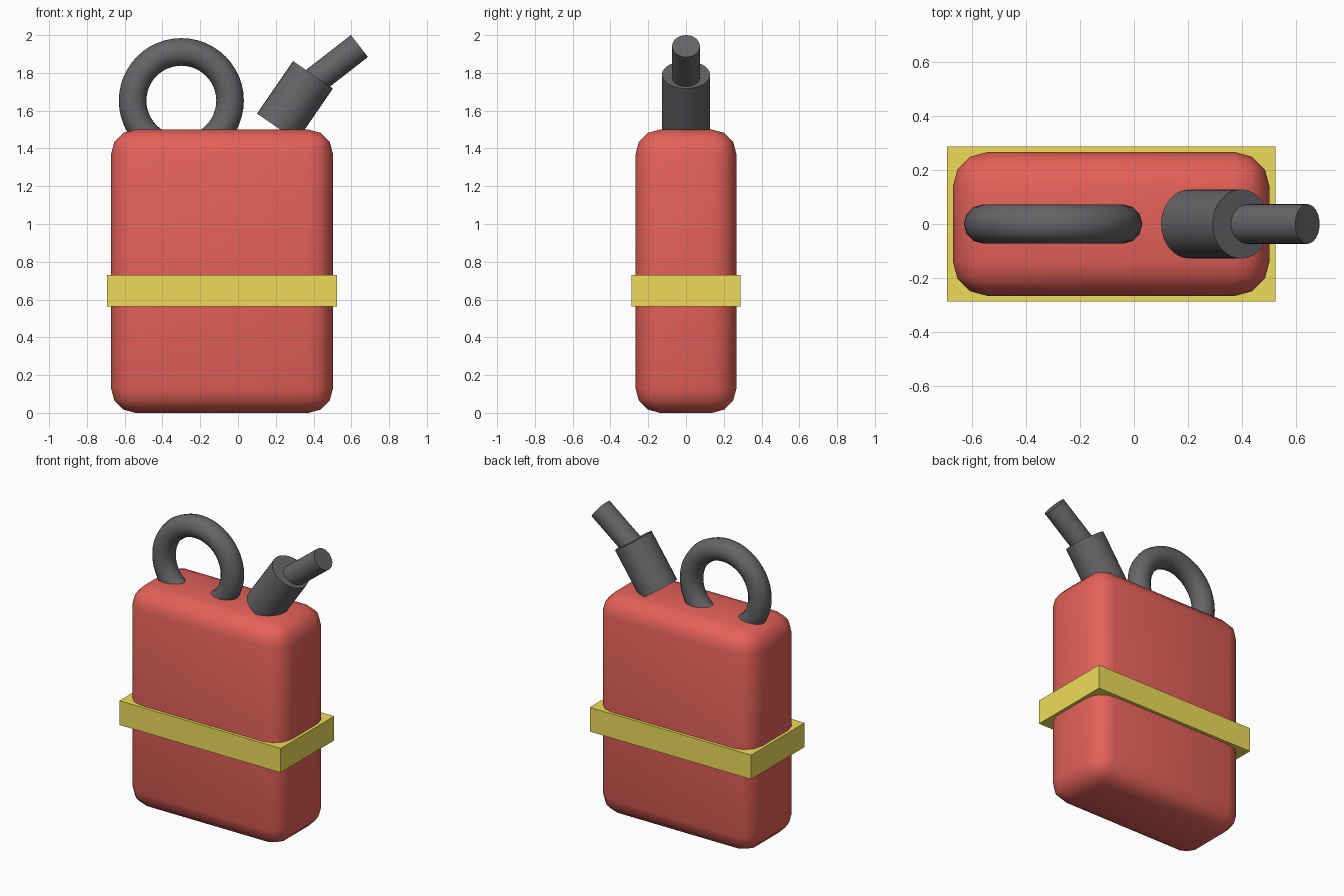
import bpy
from math import radians
from mathutils import Vector

if "Cube" in bpy.data.objects:
    bpy.data.objects.remove(bpy.data.objects["Cube"])


def material(name, color):
    m = bpy.data.materials.new(name)
    m.diffuse_color = color
    m.use_nodes = True
    m.node_tree.nodes["Principled BSDF"].inputs["Base Color"].default_value = m.diffuse_color
    return m


def finish(name, mat, smooth=True):
    ob = bpy.context.object
    ob.name = name
    ob.data.materials.append(mat)
    if smooth:
        bpy.ops.object.shade_smooth_by_angle(angle=radians(40))
    return ob


def box(lo, hi):
    lo, hi = Vector(lo), Vector(hi)
    bpy.ops.mesh.primitive_cube_add(size=1, location=(lo + hi) / 2)
    bpy.context.object.scale = hi - lo
    bpy.ops.object.transform_apply(location=False, rotation=False, scale=True)


def rod(name, start, end, radius, mat):
    a, b = Vector(start), Vector(end)
    rot = (b - a).to_track_quat('Z', 'Y').to_euler()
    bpy.ops.mesh.primitive_cylinder_add(vertices=32, radius=radius, depth=(b - a).length,
                                        location=(a + b) / 2, rotation=rot)
    return finish(name, mat)


red = material("red_paint", (0.78, 0.12, 0.10, 1))
yellow = material("yellow_band", (0.85, 0.72, 0.10, 1))
dark = material("dark_grey", (0.13, 0.13, 0.14, 1))

# Rounded can body
box((-0.672, -0.267, 0), (0.503, 0.267, 1.5))
bevel = bpy.context.object.modifiers.new("rounding", 'BEVEL')
bevel.width = 0.13
bevel.segments = 3
bpy.ops.object.modifier_apply(modifier=bevel.name)
finish("can_body", red)

# Square band around the body
box((-0.693, -0.288, 0.564), (0.524, 0.288, 0.729))
finish("band", yellow, smooth=False)

# Ring handle, sunk into the top
bpy.ops.mesh.primitive_torus_add(major_radius=0.258, minor_radius=0.073,
                                 major_segments=48, minor_segments=12,
                                 location=(-0.30, 0, 1.653), rotation=(radians(90), 0, 0))
finish("ring_handle", dark)

# Spout: thick collar and thinner nozzle
rod("spout_collar", (0.206, 0, 1.512), (0.397, 0, 1.79), 0.128, dark)
rod("spout_nozzle", (0.335, 0, 1.703), (0.643, 0, 1.942), 0.0735, dark)
